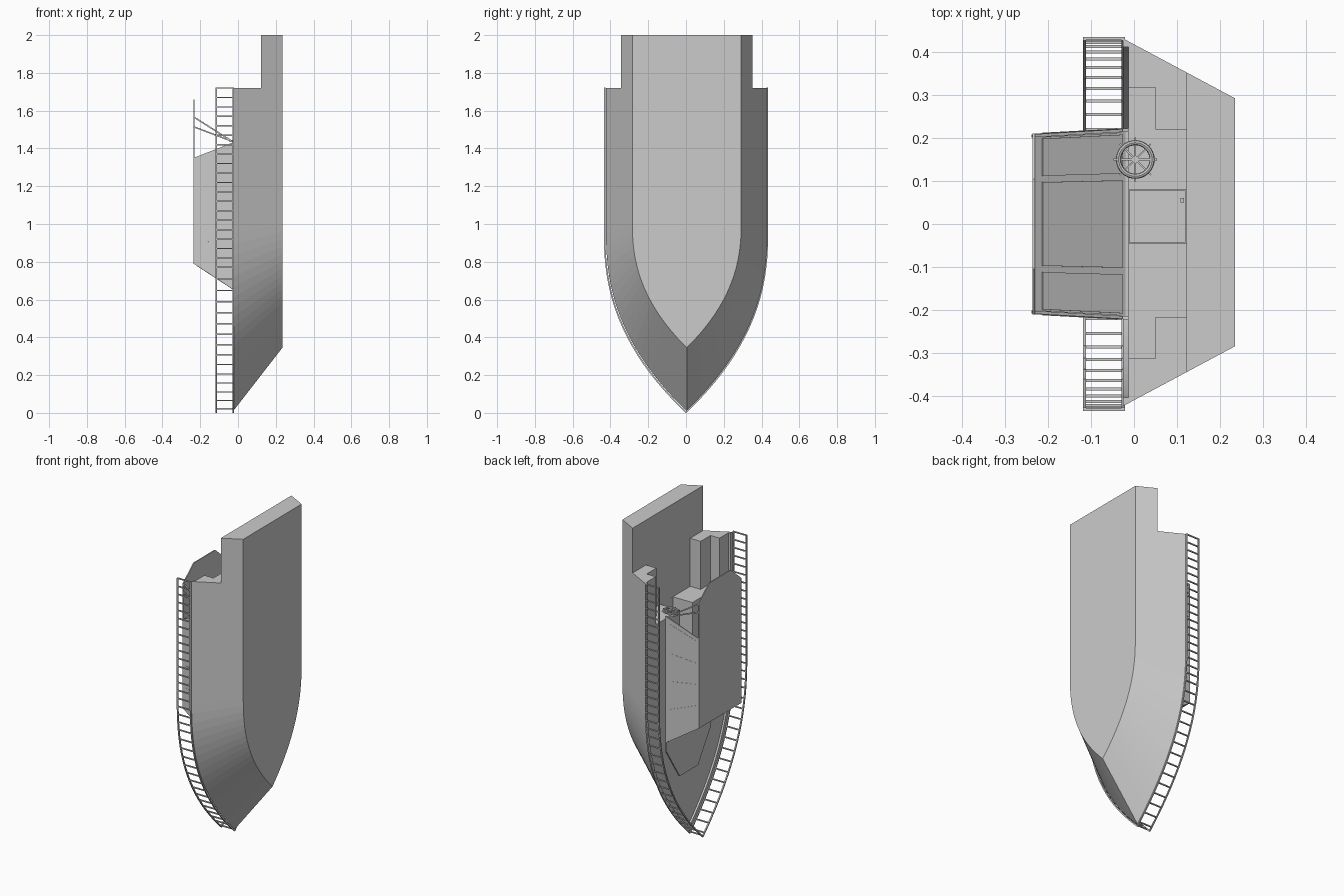
import bpy, bmesh, math
from mathutils import Vector, Matrix

if "Cube" in bpy.data.objects:
    bpy.data.objects.remove(bpy.data.objects["Cube"])

# The boat stands on its bow: bow at z=0, deck faces -x, flat bottom faces +x


def make(name, verts, faces):
    me = bpy.data.meshes.new(name)
    bm = bmesh.new()
    vs = [bm.verts.new(v) for v in verts]
    for f in faces:
        bm.faces.new([vs[i] for i in f])
    bmesh.ops.recalc_face_normals(bm, faces=bm.faces[:])
    bm.to_mesh(me)
    bm.free()
    ob = bpy.data.objects.new(name, me)
    bpy.context.collection.objects.link(ob)
    return ob


def loft(name, a, b):
    n = len(a)
    faces = [list(range(n)), list(range(2 * n - 1, n - 1, -1))]
    faces += [[i, (i + 1) % n, n + (i + 1) % n, n + i] for i in range(n)]
    return make(name, list(a) + list(b), faces)


def box(name, x0, x1, y0, y1, z0, z1):
    ring = [(y0, z0), (y1, z0), (y1, z1), (y0, z1)]
    return loft(name, [(x0, y, z) for y, z in ring], [(x1, y, z) for y, z in ring])


def half_outline(w, z0, z1, n=20):
    pts = []
    for i in range(n + 1):
        t = (i / n) ** 1.25
        pts.append((w * (1 - (1 - t) ** 2.3), z0 + (z1 - z0) * t))
    return pts


def outline(x, w, z0, z1, end, yc=0.004):
    h = half_outline(w, z0, z1) + [(w, end)]
    return [(x, yc + y, z) for y, z in h] + [(x, yc - y, z) for y, z in h[:0:-1]]


def cut(ob, cutter):
    m = ob.modifiers.new("cut", 'BOOLEAN')
    m.operation = 'DIFFERENCE'
    m.solver = 'EXACT'
    m.object = cutter
    bpy.context.view_layer.objects.active = ob
    bpy.ops.object.modifier_apply(modifier=m.name)
    bpy.data.objects.remove(cutter)


def bars(name, segs, t):
    bm = bmesh.new()
    for a, b in segs:
        a, b = Vector(a), Vector(b)
        d = b - a
        mat = (Matrix.Translation((a + b) / 2) @ d.to_track_quat('Z', 'Y').to_matrix().to_4x4()
               @ Matrix.Diagonal((t, t, d.length + t * 0.5, 1)))
        bmesh.ops.create_cube(bm, size=1, matrix=mat)
    me = bpy.data.meshes.new(name)
    bm.to_mesh(me)
    bm.free()
    ob = bpy.data.objects.new(name, me)
    bpy.context.collection.objects.link(ob)
    return ob


# Hull with pointed bow and swim platform
hull = loft("hull", outline(-0.025, 0.427, 0.01, 0.95, 2.0),
            outline(0.235, 0.288, 0.345, 1.0, 2.0))
cut(hull, box("c", -0.2, 0.122, -0.6, 0.6, 1.72, 2.2))
# Sunken deck inside the gunwale
cut(hull, loft("c", outline(-0.1, 0.407, 0.04, 0.95, 2.1), outline(-0.013, 0.407, 0.04, 0.95, 2.1)))
# Cockpit: footwell, side benches, companionway
cut(hull, box("c", -0.2, 0.05, -0.313, 0.317, 1.42, 1.9))
cut(hull, box("c", -0.2, 0.1221, -0.216, 0.22, 1.42, 1.9))
cut(hull, box("c", -0.2, 0.1219, -0.045, 0.08, 1.1, 1.5))

# Companionway door and handle
box("door", -0.012, 0.12, -0.043, 0.078, 1.1, 1.112)
box("door_handle", 0.108, 0.116, 0.05, 0.06, 1.11, 1.125)

# Foredeck hatch pad
pad = [(-0.22, 0.66), (-0.22, 0.59), (-0.09, 0.39), (0.09, 0.39), (0.22, 0.59), (0.22, 0.66)]
loft("foredeck_pad", [(-0.02, y, z) for y, z in pad], [(-0.012, y, z) for y, z in pad])

# Cabin shell, open at the stern
T, B = -0.235, -0.013
cv = [(B, -0.222, 0.645), (B, 0.222, 0.645), (B, 0.222, 1.437), (B, -0.222, 1.437),
      (T, -0.21, 0.79), (T, 0.21, 0.79), (T, 0.21, 1.35), (T, -0.21, 1.35)]
cabin = make("cabin", cv, [(4, 5, 6, 7), (0, 1, 5, 4), (1, 2, 6, 5), (0, 4, 7, 3)])
sm = cabin.modifiers.new("wall", 'SOLIDIFY')
sm.thickness = 0.008
sm.offset = -1


# Window panes set through the cabin walls
def pane(name, ids, u0, u1, v0, v1):
    a, b, c, d = [Vector(cv[i]) for i in ids]
    P = lambda u, v: (a.lerp(b, u)).lerp(d.lerp(c, u), v)
    q = [P(u0, v0), P(u1, v0), P(u1, v1), P(u0, v1)]
    n = (b - a).cross(d - a).normalized()
    if n.dot((a + c) / 2 - Vector((-0.1, 0, 1.05))) < 0:
        n = -n
    loft(name, [p + n * 0.001 for p in q], [p - n * 0.010 for p in q])


for u0, u1 in ((0.03, 0.235), (0.27, 0.73), (0.765, 0.97)):
    pane("windscreen_pane", (0, 1, 5, 4), u0, u1, 0.08, 0.92)
for ids in ((1, 2, 6, 5), (0, 3, 7, 4)):
    for u0, u1 in ((0.04, 0.26), (0.28, 0.49), (0.51, 0.72), (0.74, 0.96)):
        pane("side_window", ids, u0, u1, 0.12, 0.9)

# Roof plate overhanging the cockpit
roof = [(-0.21, 0.79), (0.21, 0.79), (0.21, 1.57), (0.105, 1.66), (-0.105, 1.66), (-0.21, 1.57)]
loft("roof", [(T - 0.001, y, z) for y, z in roof], [(T + 0.005, y, z) for y, z in roof])
bars("roof_braces", [((T, s * 0.205, z), (-0.03, s * 0.217, 1.437))
                     for s in (-1, 1) for z in (1.515, 1.567)], 0.007)

# Guard rails following the gunwale
path = half_outline(0.431, 0.004, 0.95) + [(0.431, 1.72)]
segs, rungs = [], []
for s in (-1, 1):
    for x in (-0.115, -0.025):
        segs += [((x, s * a[0], a[1]), (x, s * b[0], b[1])) for a, b in zip(path, path[1:])]
    # evenly spaced posts
    nxt, run = 0.025, 0.0
    for a, b in zip(path, path[1:]):
        L = math.dist(a, b)
        while nxt <= run + L:
            k = (nxt - run) / L
            y, z = a[0] + (b[0] - a[0]) * k, a[1] + (b[1] - a[1]) * k
            rungs.append(((-0.115, s * y, z), (-0.025, s * y, z)))
            nxt += 0.062 if z < 0.75 else 0.05
        run += L
bars("guard_rails", segs, 0.008)
bars("rail_posts", rungs, 0.007)

# Steering wheel on the helm bulkhead
c = Vector((0.003, 0.15, 1.44))
bpy.ops.mesh.primitive_torus_add(location=c, major_radius=0.039, minor_radius=0.006,
                                 major_segments=32, minor_segments=8)
bpy.context.object.name = "wheel_rim"
bpy.ops.object.shade_smooth_by_angle()
bars("wheel_spokes", [(c, c + Vector((math.cos(i * math.pi / 4), math.sin(i * math.pi / 4), 0)) * 0.05)
                      for i in range(8)], 0.004)
bpy.ops.mesh.primitive_cylinder_add(vertices=16, radius=0.009, depth=0.03, location=c - Vector((0, 0, 0.01)))
bpy.context.object.name = "wheel_hub"
